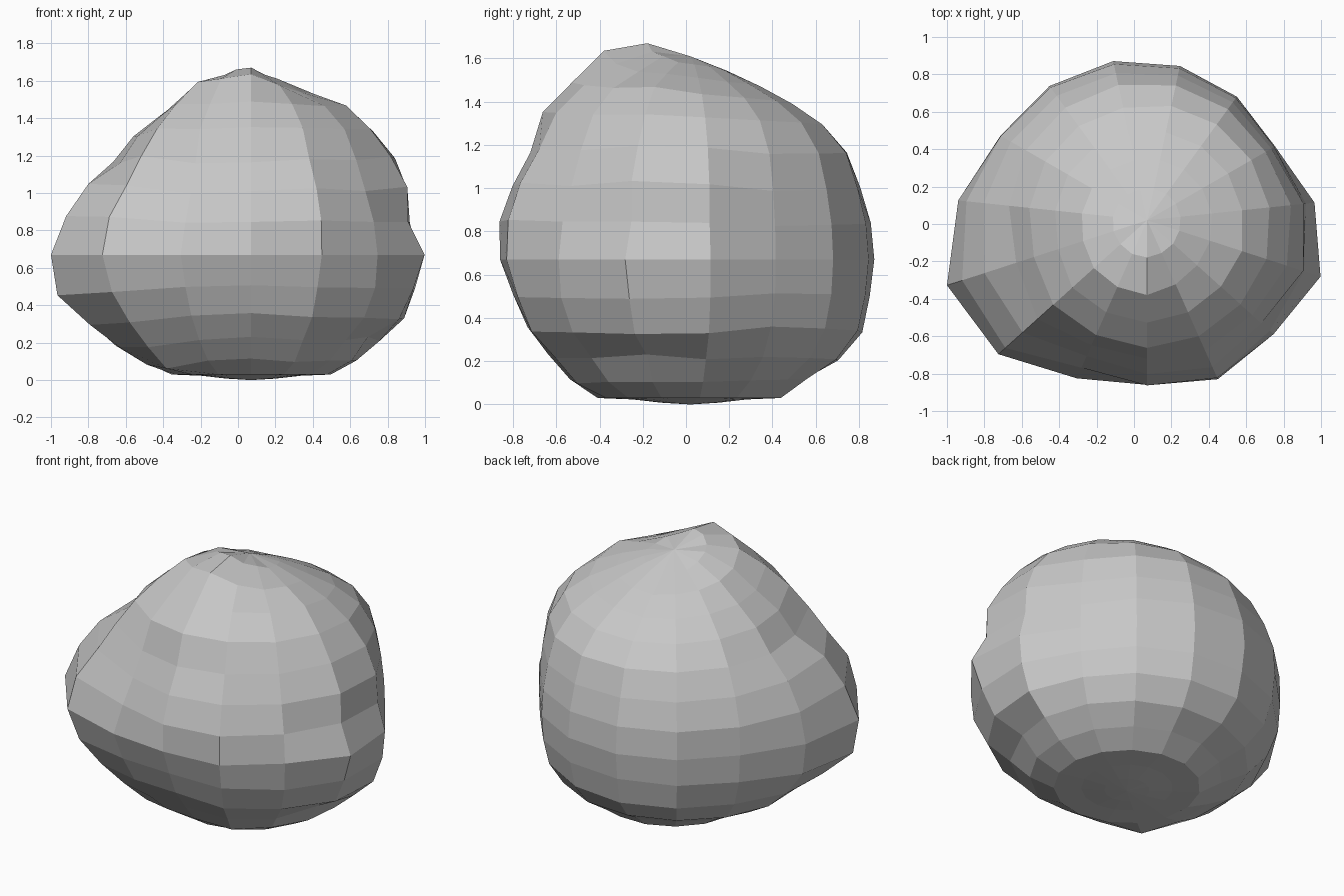
import bpy
import bmesh
from math import sin, cos, pi
from mathutils import Vector

old = bpy.data.objects.get("Cube")
if old:
    bpy.data.objects.remove(old, do_unlink=True)

COLUMNS, RINGS = 15, 16
CENTRE = Vector((0.07, 0.02, 0.67))
TOP = [.94]
BASE = [.77, .70, .675, .67]

# Vertical profiles around the stone: distance from the centre, ring by ring downwards
PROFILES = {
    # front, then the front left ridge
    0: [1.02, 1.045, .985, .965, .89, .89, .90, .88, .835, .815, .79, .785],
    1: [.98, .98, .97, .96, .92, .93, .94, .93, .89, .87, .82, .81],
    2: [.96, .94, .955, .95, .91, .89, .90, .91, .91, .88, .82, .80],
    # left, then the flat face at the back left
    3: [.93, .93, .96, .95, .945, .95, .90, .975, .93, .90, .79, .80],
    4: [.92, .91, .92, .93, .93, .91, .87, .90, .90, .89, .83, .80],
    5: [.91, .89, .90, .91, .88, .83, .80, .79, .80, .81, .81, .79],
    # back, then back right
    8: [.88, .855, .85, .87, .89, .87, .87, .87, .865, .88, .84, .775],
    10: [.90, .89, .88, .89, .90, .91, .92, .905, .91, .90, .86, .79],
    # bulge on the right and front right
    12: [.97, .94, .90, .90, .885, .99, 1.06, 1.125, 1.11, .98, .89, .83],
    13: [.98, 1.0, .97, .955, .95, .97, 1.04, 1.07, 1.02, .945, .89, .86],
    14: [1.01, 1.02, .97, .95, .88, .86, .88, .925, .88, .85, .82, .80],
}


def distance(column, ring):
    # blend the nearest profiles on either side of the column
    before = max(k for k in PROFILES if k <= column)
    after = min(k for k in PROFILES if k >= column)
    a, b = [(TOP + PROFILES[k] + BASE)[ring] for k in (before, after)]
    return a + (b - a) * (column - before) / max(after - before, 1)


def point(column, ring):
    around = 2 * pi * column / COLUMNS - pi / 2
    down = pi * ring / RINGS
    direction = Vector((sin(down) * cos(around), sin(down) * sin(around), cos(down)))
    return CENTRE + direction * distance(column, ring)


# Faceted stone: rings of quads closed by a fan at each pole
bm = bmesh.new()
rings = [[bm.verts.new(point(c, r)) for c in range(COLUMNS)] for r in range(1, RINGS)]
top = bm.verts.new(point(0, 0))
bottom = bm.verts.new(point(0, RINGS))
for c in range(COLUMNS):
    n = (c + 1) % COLUMNS
    bm.faces.new((top, rings[0][c], rings[0][n]))
    bm.faces.new((bottom, rings[-1][n], rings[-1][c]))
    for upper, lower in zip(rings, rings[1:]):
        bm.faces.new((upper[c], lower[c], lower[n], upper[n]))
bmesh.ops.recalc_face_normals(bm, faces=bm.faces)

mesh = bpy.data.meshes.new("boulder")
bm.to_mesh(mesh)
bm.free()

# Plain grey stone
grey = (0.57, 0.57, 0.57, 1)
stone = bpy.data.materials.new("stone grey")
stone.use_nodes = True
stone.diffuse_color = grey
stone.node_tree.nodes["Principled BSDF"].inputs["Base Color"].default_value = grey
mesh.materials.append(stone)

boulder = bpy.data.objects.new("boulder", mesh)
bpy.context.collection.objects.link(boulder)
